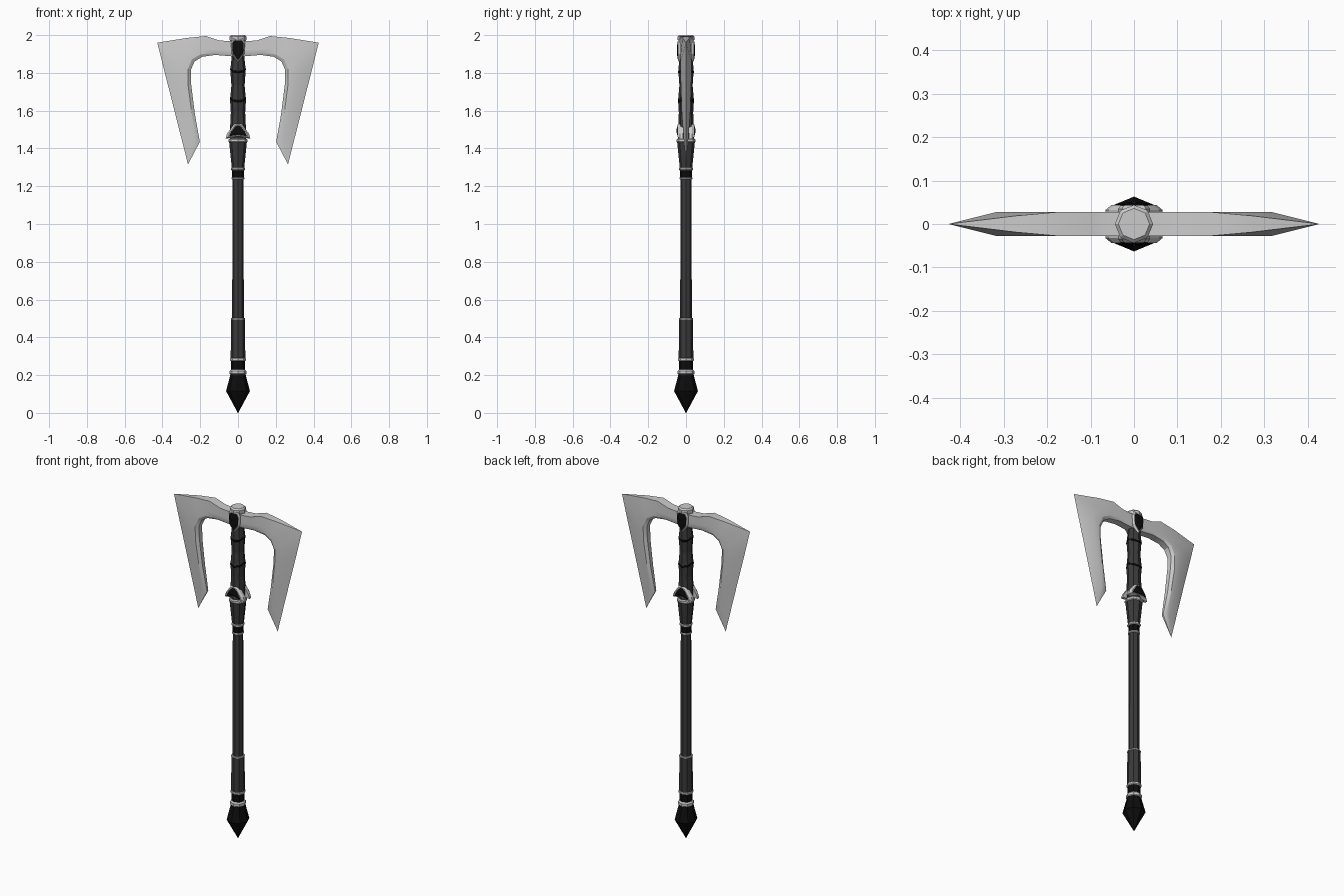
import bpy, bmesh
from math import sin, cos, pi
from mathutils import Vector

cube = bpy.data.objects.get("Cube")
if cube:
    bpy.data.objects.remove(cube)


def material(name, value):
    m = bpy.data.materials.new(name)
    m.use_nodes = True
    color = (value, value, value, 1)
    m.diffuse_color = color
    bsdf = next(n for n in m.node_tree.nodes if n.type == 'BSDF_PRINCIPLED')
    bsdf.inputs["Base Color"].default_value = color
    return m


SILVER = material("silver", 0.6)
LEATHER = material("dark leather", 0.043)
BLACK = material("black", 0.004)


def finish(bm, name, mat, smooth=False):
    bmesh.ops.remove_doubles(bm, verts=bm.verts, dist=0.0005)
    bmesh.ops.recalc_face_normals(bm, faces=bm.faces)
    mesh = bpy.data.meshes.new(name)
    bm.to_mesh(mesh)
    bm.free()
    mesh.materials.append(mat)
    obj = bpy.data.objects.new(name, mesh)
    bpy.context.collection.objects.link(obj)
    if smooth:
        bpy.ops.object.select_all(action='DESELECT')
        obj.select_set(True)
        bpy.context.view_layer.objects.active = obj
        bpy.ops.object.shade_smooth_by_angle(angle=pi / 7)
    return obj


def turned(name, mat, profile, dip=0.0, sides=8):
    """Eight-sided turned part from (radius, height) pairs; dip lowers front and back."""
    bm = bmesh.new()
    rings = []
    for r, z in profile:
        ring = []
        for i in range(sides):
            a = 2 * pi * i / sides
            ring.append(bm.verts.new((r * cos(a), r * sin(a), z - dip * abs(sin(a)))))
        rings.append(ring)
    for low, high in zip(rings, rings[1:]):
        for i in range(sides):
            j = (i + 1) % sides
            bm.faces.new((low[i], low[j], high[j], high[i]))
    bm.faces.new(rings[0])
    bm.faces.new(rings[-1])
    return finish(bm, name, mat)


def band(name, mat, r, z0, z1, dip=0.0):
    b = (z1 - z0) * 0.25
    return turned(name, mat, [(r - b, z0), (r, z0 + b), (r, z1 - b), (r - b, z1)], dip)


def plate(name, mat, half, layers, side):
    """Mirrored outline lofted through (scale, depth) layers on the front or back."""
    outline = half + [(-x, z) for x, z in reversed(half) if x > 0]
    zs = [z for _, z in outline]
    mid = (min(zs) + max(zs)) / 2
    bm = bmesh.new()
    rings = [[bm.verts.new((x * s, side * y, mid + (z - mid) * s)) for x, z in outline]
             for s, y in layers]
    n = len(outline)
    for a, b in zip(rings, rings[1:]):
        for i in range(n):
            j = (i + 1) % n
            bm.faces.new((a[i], a[j], b[j], b[i]))
    bm.faces.new(rings[0])
    bm.faces.new(rings[-1])
    return finish(bm, name, mat)


# Handle, from the pommel up
turned("pommel", BLACK, [(0.001, 0), (0.063, 0.115), (0.04, 0.205)])
band("pommel_ring", SILVER, 0.044, 0.2, 0.23)
turned("lower_black_band", BLACK, [(0.036, 0.225), (0.036, 0.28)])
band("lower_ring", SILVER, 0.042, 0.274, 0.292)
turned("lower_grip", LEATHER, [(0.039, 0.288), (0.036, 0.497)])
band("grip_ring", SILVER, 0.038, 0.493, 0.503)
turned("shaft", LEATHER, [(0.031, 0.5), (0.029, 1.238)])
band("upper_ring_low", SILVER, 0.034, 1.235, 1.247)
turned("upper_black_band", BLACK, [(0.031, 1.245), (0.031, 1.287)])
band("upper_ring_high", SILVER, 0.037, 1.284, 1.3)
turned("collar", LEATHER, [(0.033, 1.298), (0.047, 1.435)])
band("collar_ring", SILVER, 0.051, 1.43, 1.452)
turned("neck", LEATHER, [(0.042, 1.45), (0.041, 1.53), (0.038, 1.59), (0.042, 1.655),
                         (0.035, 1.735), (0.041, 1.815), (0.035, 1.87), (0.035, 1.98)])
band("lower_seam", BLACK, 0.0435, 1.658, 1.674, dip=0.016)
band("upper_seam", BLACK, 0.0425, 1.812, 1.826, dip=0.014)
turned("head_cap", SILVER, [(0.036, 1.945), (0.044, 1.975), (0.044, 1.992), (0.036, 2.0)])

# Gems in silver settings, front and back
WEDGE = [(0, 1.46), (0.066, 1.452), (0.058, 1.478), (0.022, 1.528), (0, 1.536)]
SHIELD = [(0, 1.855), (0.034, 1.9), (0.037, 1.96), (0.028, 1.982), (0, 1.984)]
for side, word in ((-1, "front"), (1, "back")):
    plate(word + "_neck_setting", SILVER, WEDGE, [(1, 0.015), (1, 0.032), (0.78, 0.044)], side)
    plate(word + "_neck_gem", BLACK, WEDGE, [(0.7, 0.04), (0.68, 0.045), (0.3, 0.049)], side)
    plate(word + "_head_setting", SILVER, SHIELD, [(1, 0.02), (1, 0.034), (0.86, 0.042)], side)
    plate(word + "_head_gem", BLACK, SHIELD, [(0.83, 0.038), (0.8, 0.043), (0.4, 0.047)], side)

# Twin blade: sections of inner edge, bevel line, outer edge, then half thicknesses
T = 0.028
SECTIONS = [
    ((0, 1.885), (0, 1.9), (0, 1.97), 0.022, T),
    ((0.06, 1.89), (0.06, 1.905), (0.05, 1.968), 0.022, T),
    ((0.12, 1.895), (0.12, 1.908), (0.1, 1.972), 0.022, T),
    ((0.19, 1.885), (0.197, 1.898), (0.17, 1.995), 0.02, T),
    ((0.23, 1.86), (0.243, 1.872), (0.27, 1.985), 0.018, 0.019),
    ((0.25, 1.815), (0.266, 1.82), (0.427, 1.96), 0.016, 0),
    ((0.248, 1.74), (0.265, 1.74), (0.395, 1.83), 0.014, 0),
    ((0.228, 1.58), (0.244, 1.58), (0.344, 1.63), 0.012, 0),
    ((0.202, 1.435), (0.217, 1.44), (0.295, 1.435), 0.006, 0),
    ((0.265, 1.315), (0.265, 1.315), (0.265, 1.315), 0, 0),
]
bm = bmesh.new()
for sx in (-1, 1):
    for sy in (-1, 1):
        rows = []
        for k, (inner, bevel, outer, t_in, t_out) in enumerate(SECTIONS):
            ridge = Vector(bevel).lerp(Vector(outer), 0.3)
            thick = T * min(1, (len(SECTIONS) - 1 - k) / 2.5)
            points = [(inner, 0), (inner, t_in), (bevel, thick),
                      (ridge, thick), (outer, t_out), (outer, 0)]
            rows.append([bm.verts.new((sx * p[0], sy * t, p[1])) for p, t in points])
        for a, b in zip(rows, rows[1:]):
            for i in range(len(a) - 1):
                bm.faces.new((a[i], a[i + 1], b[i + 1], b[i]))
finish(bm, "twin_blade", SILVER, smooth=True)
